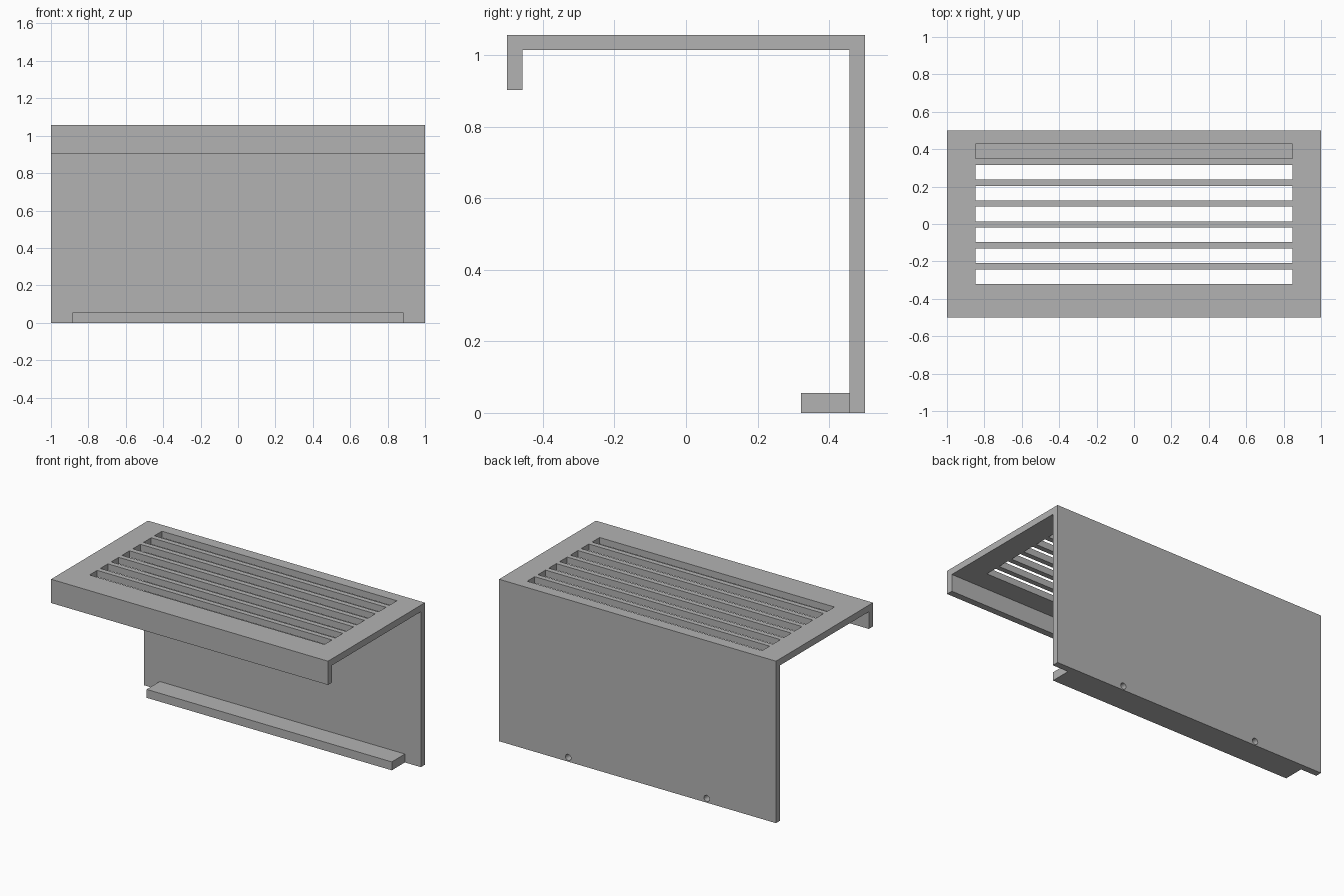
import bpy
import bmesh
from mathutils import Matrix, Vector

cube = bpy.data.objects.get("Cube")
if cube:
    bpy.data.objects.remove(cube, do_unlink=True)

# Overall sizes
HEIGHT, DEPTH, WALL = 1.057, 0.5, 0.043
LIP_BOTTOM = 0.902
FOOT_FRONT, FOOT_HEIGHT, FOOT_HALF = 0.322, 0.055, 0.885
SLOT_COUNT, SLOT_FIRST, SLOT_PITCH = 7, -0.281, 0.1115
SLOT_HALF, SLOT_WIDTH = 0.848, 0.078

grey = bpy.data.materials.new("plain grey")
grey.use_nodes = True
colour = (0.45, 0.45, 0.45, 1)
grey.diffuse_color = colour
grey.node_tree.nodes["Principled BSDF"].inputs["Base Color"].default_value = colour


def make_object(name, bm):
    bmesh.ops.recalc_face_normals(bm, faces=bm.faces[:])
    mesh = bpy.data.meshes.new(name)
    bm.to_mesh(mesh)
    bm.free()
    mesh.materials.append(grey)
    obj = bpy.data.objects.new(name, mesh)
    bpy.context.collection.objects.link(obj)
    return obj


def extrude_profile(name, profile, half):
    """Sweep a (y, z) outline along x."""
    bm = bmesh.new()
    face = bm.faces.new([bm.verts.new((-half, y, z)) for y, z in profile])
    swept = bmesh.ops.extrude_face_region(bm, geom=[face])["geom"]
    verts = [v for v in swept if isinstance(v, bmesh.types.BMVert)]
    bmesh.ops.translate(bm, verts=verts, vec=(2 * half, 0, 0))
    return make_object(name, bm)


def add_box(bm, centre, size):
    matrix = Matrix.Translation(centre) @ Matrix.Diagonal(Vector((*size, 1)))
    bmesh.ops.create_cube(bm, size=1, matrix=matrix)


def cut(obj, cutter):
    mod = obj.modifiers.new("cut", "BOOLEAN")
    mod.operation = "DIFFERENCE"
    mod.solver = "EXACT"
    mod.object = cutter
    bpy.context.view_layer.objects.active = obj
    bpy.ops.object.modifier_apply(modifier=mod.name)


# Bent cover: front lip, top and back wall in one outline
inner = DEPTH - WALL
cover = extrude_profile("cover", [
    (DEPTH, 0), (DEPTH, HEIGHT), (-DEPTH, HEIGHT), (-DEPTH, LIP_BOTTOM),
    (-inner, LIP_BOTTOM), (-inner, HEIGHT - WALL), (inner, HEIGHT - WALL),
    (inner, 0)], 1)

# Mounting rail along the foot of the wall
rail = extrude_profile("mounting_rail", [
    (FOOT_FRONT, 0), (inner, 0), (inner, FOOT_HEIGHT),
    (FOOT_FRONT, FOOT_HEIGHT)], FOOT_HALF)

# Vent slots
bm = bmesh.new()
for i in range(SLOT_COUNT):
    add_box(bm, (0, SLOT_FIRST + i * SLOT_PITCH, HEIGHT - WALL / 2),
            (2 * SLOT_HALF, SLOT_WIDTH, 3 * WALL))
slots = make_object("slot_cutter", bm)

# Screw holes through the wall into the rail
bm = bmesh.new()
for x in (-0.5, 0.5):
    matrix = Matrix.Translation((x, DEPTH, 0.028)) @ Matrix.Rotation(1.5707963, 4, "X")
    bmesh.ops.create_cone(bm, cap_ends=True, segments=24, radius1=0.02,
                          radius2=0.02, depth=0.2, matrix=matrix)
holes = make_object("hole_cutter", bm)

cut(cover, slots)
cut(cover, holes)
cut(rail, holes)
for cutter in (slots, holes):
    bpy.data.objects.remove(cutter, do_unlink=True)

# Crisp edges, smooth hole walls
for obj in (cover, rail):
    bpy.ops.object.select_all(action="DESELECT")
    obj.select_set(True)
    bpy.context.view_layer.objects.active = obj
    bpy.ops.object.shade_smooth_by_angle(angle=0.5)
